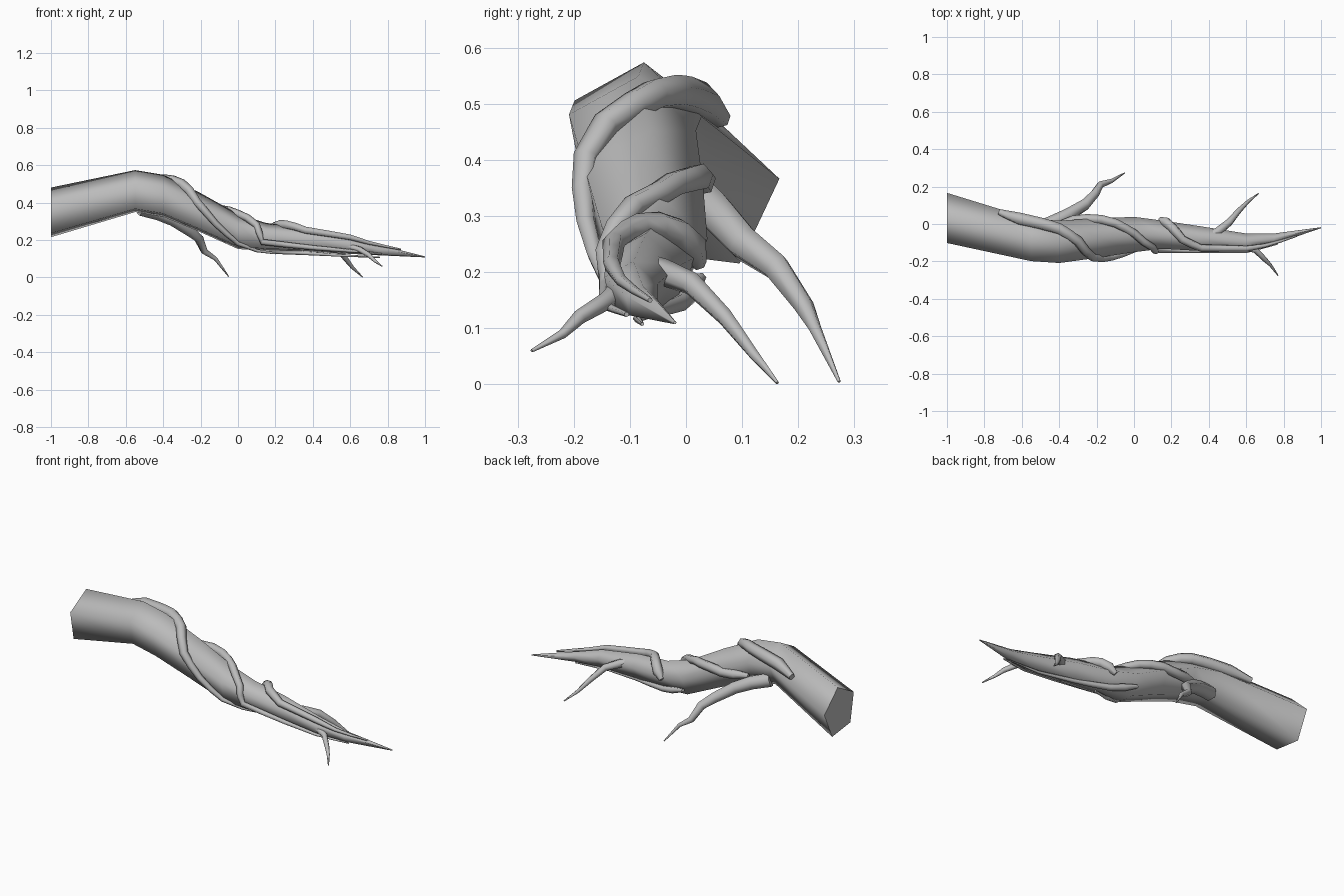
import bpy, bmesh, math
from mathutils import Vector

cube = bpy.data.objects.get("Cube")
if cube:
    bpy.data.objects.remove(cube, do_unlink=True)

bark = bpy.data.materials.new("grey_bark")
bark.use_nodes = True
GREY = (0.5, 0.5, 0.5, 1)
bark.diffuse_color = GREY
bark.node_tree.nodes["Principled BSDF"].inputs["Base Color"].default_value = GREY


def limb(name, points, radii, sides=6, axis=None):
    """Faceted tube through the points; a fixed axis keeps all rings parallel."""
    bm = bmesh.new()
    last = len(points) - 1
    side = Vector((0, 1, 0))
    rings = []
    for i, (point, radius) in enumerate(zip(points, radii)):
        along = axis or (points[min(i + 1, last)] - points[max(i - 1, 0)]).normalized()
        side = (side - along * side.dot(along)).normalized()
        up = along.cross(side)
        angles = [math.tau * (k / sides + 0.03) for k in range(sides)]
        rings.append([bm.verts.new(point + radius * (side * math.cos(a) + up * math.sin(a)))
                      for a in angles])
    for near, far in zip(rings, rings[1:]):
        for k in range(sides):
            n = (k + 1) % sides
            bm.faces.new((near[k], near[n], far[n], far[k])).smooth = True
    bm.faces.new(rings[0])
    bm.faces.new(rings[-1])
    bmesh.ops.recalc_face_normals(bm, faces=bm.faces)
    mesh = bpy.data.meshes.new(name)
    bm.to_mesh(mesh)
    bm.free()
    mesh.materials.append(bark)
    bpy.context.collection.objects.link(bpy.data.objects.new(name, mesh))


def taper(count, thick, thin):
    """Radii that shrink slowly at first and quickly towards the tip."""
    return [thin + (thick - thin) * (1 - (i / (count - 1)) ** 1.6) for i in range(count)]


# Main stem: centre line and radius from the cut end to the tip
stem = [((-1, 0.027, 0.34), 0.142), ((-0.55, -0.09, 0.455), 0.12),
        ((-0.4, -0.1, 0.43), 0.12), ((-0.2, -0.08, 0.34), 0.112),
        ((0, -0.06, 0.24), 0.1), ((0.15, -0.06, 0.212), 0.08),
        ((0.35, -0.08, 0.2), 0.07), ((0.6, -0.1, 0.17), 0.05),
        ((0.75, -0.08, 0.145), 0.03), ((1, -0.02, 0.11), 0.003)]
stem = [(Vector(centre), radius) for centre, radius in stem]
limb("main_stem", [s[0] for s in stem], [s[1] for s in stem], 5, Vector((1, 0, 0)))


def on_stem(x, hour):
    """Point just above the bark; hour 0 is the back, 3 the top, 6 the front, 9 below."""
    for (a, ra), (b, rb) in zip(stem, stem[1:]):
        if a.x <= x <= b.x:
            f = (x - a.x) / (b.x - a.x)
            angle = math.tau * hour / 12
            out = Vector((0, math.cos(angle), math.sin(angle)))
            return a.lerp(b, f) + out * (0.9 * (ra + (rb - ra) * f) + 0.01)


def vine(name, keys, thick):
    """Vine wound round the stem through (x, hour) keys, with a ring between keys."""
    path = []
    for (x, hour), (next_x, next_hour) in zip(keys, keys[1:]):
        path += [(x, hour), ((x + next_x) / 2, (hour + next_hour) / 2)]
    path.append(keys[-1])
    radii = taper(len(path), thick, thick / 6)
    radii[0] = thick / 2
    limb(name, [on_stem(x, hour) for x, hour in path], radii)


vine("upper_vine", [(-0.72, 1), (-0.5, 1.2), (-0.4, 1.7), (-0.3, 3), (-0.22, 5),
                    (-0.12, 6.2), (0, 7.2), (0.2, 9)], 0.035)
vine("middle_vine", [(-0.4, -1), (-0.25, 0), (-0.1, 1.5), (0, 2.8),
                     (0.1, 4.6), (0.13, 6.6), (0.4, 7), (0.6, 7), (0.77, 7)], 0.027)
vine("outer_vine", [(0.14, 0), (0.2, 1.7), (0.26, 3.3), (0.36, 4.4),
                    (0.6, 4.2), (0.7, 4.4), (0.87, 4)], 0.028)
vine("lower_vine", [(0, -1), (0.15, -1.8), (0.35, -2.4), (0.76, -3)], 0.02)


def twig(name, thick, *points):
    """Side twig drooping through the points to a fine tip."""
    limb(name, [Vector(p) for p in points], taper(len(points), thick, 0.003))


twig("large_back_twig", 0.042, (-0.52, -0.03, 0.37), (-0.43, 0.01, 0.345),
     (-0.35, 0.05, 0.31), (-0.26, 0.105, 0.25), (-0.21, 0.16, 0.21),
     (-0.18, 0.21, 0.14), (-0.12, 0.23, 0.1), (-0.05, 0.273, 0.005))
twig("small_back_twig", 0.026, (0.38, -0.08, 0.21), (0.45, -0.04, 0.2),
     (0.51, 0.01, 0.18), (0.56, 0.07, 0.12), (0.61, 0.12, 0.055), (0.665, 0.163, 0.003))
twig("front_twig", 0.018, (0.58, -0.12, 0.17), (0.65, -0.14, 0.15),
     (0.7, -0.19, 0.12), (0.73, -0.22, 0.09), (0.77, -0.275, 0.06))
